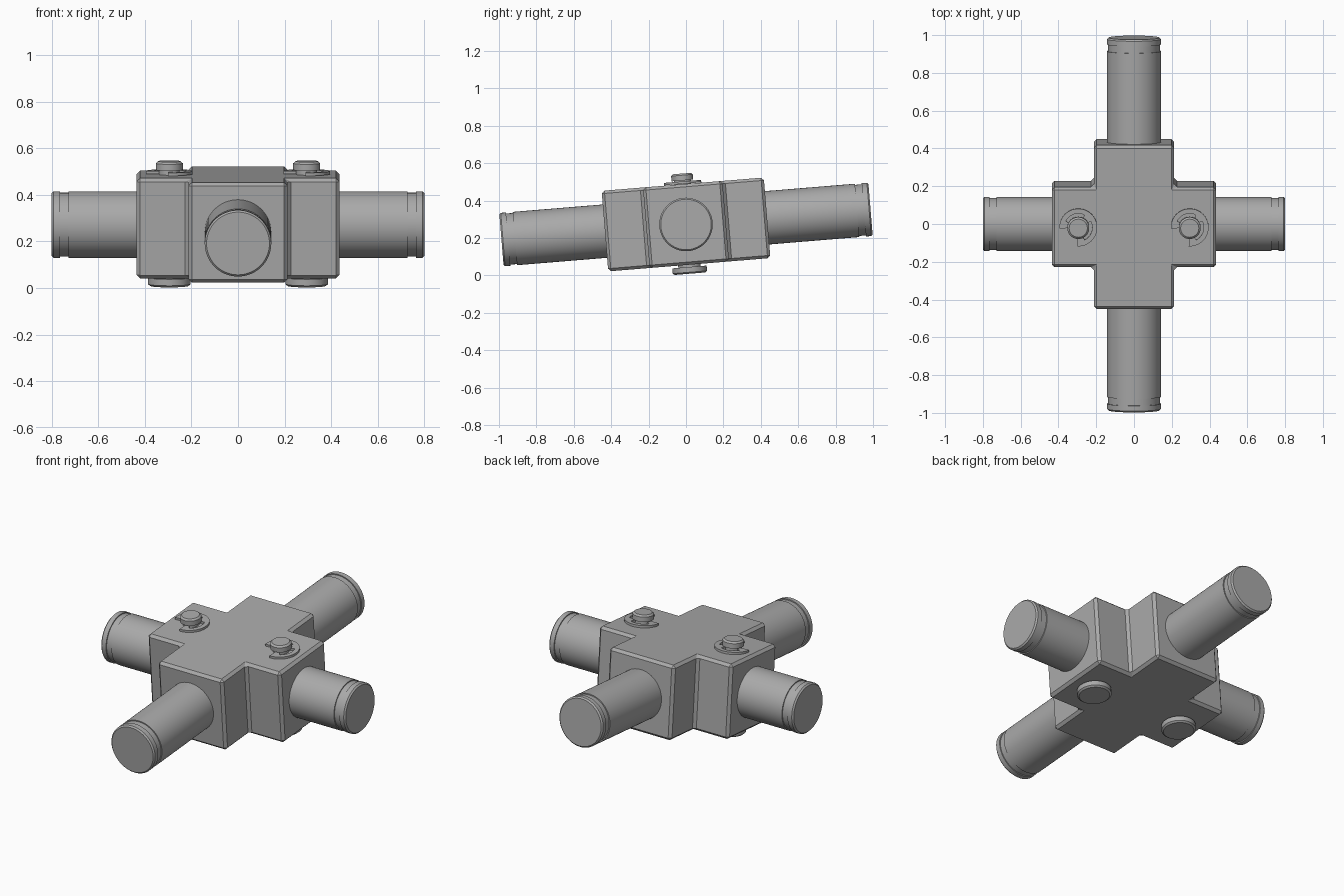
import bpy, bmesh, math
from mathutils import Matrix

cube = bpy.data.objects.get("Cube")
if cube:
    bpy.data.objects.remove(cube, do_unlink=True)

steel = bpy.data.materials.new("grey_steel")
steel.use_nodes = True
steel.diffuse_color = (0.4, 0.4, 0.4, 1)
steel.node_tree.nodes["Principled BSDF"].inputs["Base Color"].default_value = (0.4, 0.4, 0.4, 1)

# The whole assembly leans about x, around its centre
PLACE = Matrix.Translation((0, 0, 0.272)) @ Matrix.Rotation(math.radians(4.7), 4, 'X')


def finish(name, bm, local=Matrix(), bevel=0, smooth=True):
    bmesh.ops.recalc_face_normals(bm, faces=bm.faces)
    mesh = bpy.data.meshes.new(name)
    bm.to_mesh(mesh)
    bm.free()
    mesh.materials.append(steel)
    obj = bpy.data.objects.new(name, mesh)
    bpy.context.collection.objects.link(obj)
    obj.matrix_world = PLACE @ local
    if bevel:
        mod = obj.modifiers.new("edge_chamfer", 'BEVEL')
        mod.width = bevel
        mod.segments = 1
        mod.limit_method = 'ANGLE'
    if smooth:
        bpy.ops.object.select_all(action='DESELECT')
        obj.select_set(True)
        bpy.context.view_layer.objects.active = obj
        bpy.ops.object.shade_smooth_by_angle(angle=math.radians(30))
    return obj


def extrude_outline(name, points, z0, z1, local=Matrix(), **kw):
    bm = bmesh.new()
    face = bm.faces.new([bm.verts.new((x, y, z0)) for x, y in points])
    top = bmesh.ops.extrude_face_region(bm, geom=[face])["geom"]
    verts = [v for v in top if isinstance(v, bmesh.types.BMVert)]
    bmesh.ops.translate(bm, verts=verts, vec=(0, 0, z1 - z0))
    return finish(name, bm, local, **kw)


def lathe(name, profile, local=Matrix(), sides=64):
    """Stack rings of (radius, height) along local z and cap both ends."""
    bm = bmesh.new()
    rings = []
    for r, z in profile:
        rings.append([bm.verts.new((r * math.cos(a), r * math.sin(a), z))
                      for a in (math.tau * i / sides for i in range(sides))])
    for low, high in zip(rings, rings[1:]):
        for i in range(sides):
            j = (i + 1) % sides
            bm.faces.new((low[i], low[j], high[j], high[i]))
    bm.faces.new(rings[0])
    bm.faces.new(rings[-1])
    return finish(name, bm, local)


# Cross-shaped hub block
L, W, H = 0.435, 0.213, 0.216
outline = [(L, -W), (L, W), (W, W), (W, L), (-W, L), (-W, W),
           (-L, W), (-L, -W), (-W, -W), (-W, -L), (W, -L), (W, -W)]
extrude_outline("hub_block", outline, -H, H, bevel=0.015, smooth=False)


# Four round shafts, each with a shallow groove near a chamfered tip
def shaft(name, length, angle):
    R = 0.143
    profile = [(R, 0.4), (R, length - 0.072), (R - 0.006, length - 0.072),
               (R - 0.006, length - 0.036), (R, length - 0.036),
               (R, length - 0.008), (R - 0.008, length)]
    turn = Matrix.Rotation(math.radians(angle), 4, 'Z') @ Matrix.Rotation(math.pi / 2, 4, 'Y')
    lathe(name, profile, turn)


shaft("left_shaft", 0.80, 0)
shaft("back_shaft", 0.99, 90)
shaft("right_shaft", 0.80, 180)
shaft("front_shaft", 0.99, 270)


# Retaining clip: open ring with three inner lobes gripping the pin
def clip_outline(opening=225, gap=42, steps=72):
    outer, inner = [], []
    for i in range(steps + 1):
        offset = gap + (360 - 2 * gap) * i / steps
        a = math.radians(opening + offset)
        lobe = any(abs(offset - c) < 17 for c in (gap + 12, 180, 348 - gap))
        r = 0.045 if lobe else 0.074
        outer.append((0.1 * math.cos(a), 0.1 * math.sin(a)))
        inner.append((r * math.cos(a), r * math.sin(a)))
    return outer + inner[::-1]


# Pins through the hub, wide head below and clipped neck above
for side, x in (("left", 0.295), ("right", -0.295)):
    spot = Matrix.Translation((x, 0, 0))
    lathe(side + "_pin", [(0.082, -0.264), (0.092, -0.256), (0.092, -0.228), (0.06, -0.228),
                          (0.06, 0.2), (0.045, 0.2), (0.045, 0.236), (0.058, 0.236),
                          (0.058, 0.264), (0.048, 0.273)], spot)
    extrude_outline(side + "_clip", clip_outline(), 0.218, 0.231, spot, smooth=False)
